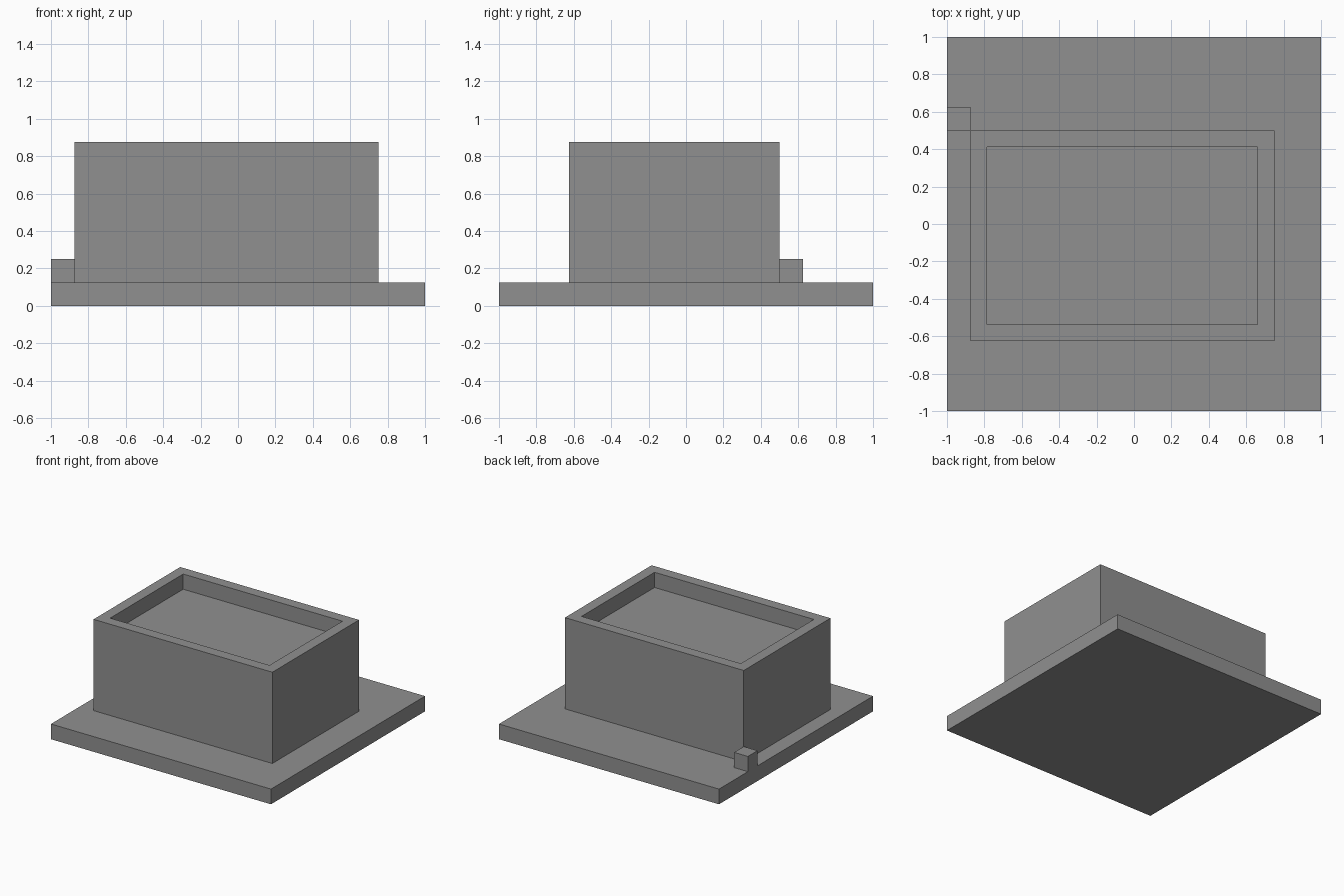
import bpy
import bmesh
from mathutils import Vector

cube = bpy.data.objects.get("Cube")
if cube:
    bpy.data.objects.remove(cube, do_unlink=True)

U = 0.125  # modelling unit: every part sits on this step

# Single grey colour
grey = bpy.data.materials.new("mid_grey")
grey.use_nodes = True
color = (0.28, 0.28, 0.28, 1)
grey.diffuse_color = color
grey.node_tree.nodes["Principled BSDF"].inputs["Base Color"].default_value = color


def block(name, low, high, recess=False):
    """Box between two corners in units, optionally with a sunken top."""
    low, high = Vector(low) * U, Vector(high) * U
    size, middle = high - low, (low + high) / 2
    bm = bmesh.new()
    bmesh.ops.create_cube(bm, size=1)
    for v in bm.verts:
        v.co = Vector(a * b for a, b in zip(v.co, size)) + middle
    if recess:
        bm.normal_update()
        top = max(bm.faces, key=lambda f: f.calc_center_median().z)
        # Rim one unit wide, then a floor one unit deep with vertical walls
        bmesh.ops.inset_region(bm, faces=[top], thickness=U)
        floor = bmesh.ops.extrude_discrete_faces(bm, faces=[top])["faces"][0]
        bmesh.ops.translate(bm, verts=floor.verts, vec=(0, 0, -U))
        bmesh.ops.recalc_face_normals(bm, faces=bm.faces)
    mesh = bpy.data.meshes.new(name)
    bm.to_mesh(mesh)
    bm.free()
    mesh.materials.append(grey)
    obj = bpy.data.objects.new(name, mesh)
    bpy.context.collection.objects.link(obj)
    return obj


# Square ground slab
block("base_slab", (-8, -8, 0), (8, 8, 1))
# Main building with a parapet around its sunken roof
block("building_with_parapet", (-7, -5, 1), (6, 4, 7), recess=True)
# Small cube on the slab edge by the back corner
block("corner_block", (-8, 4, 1), (-7, 5, 2))
